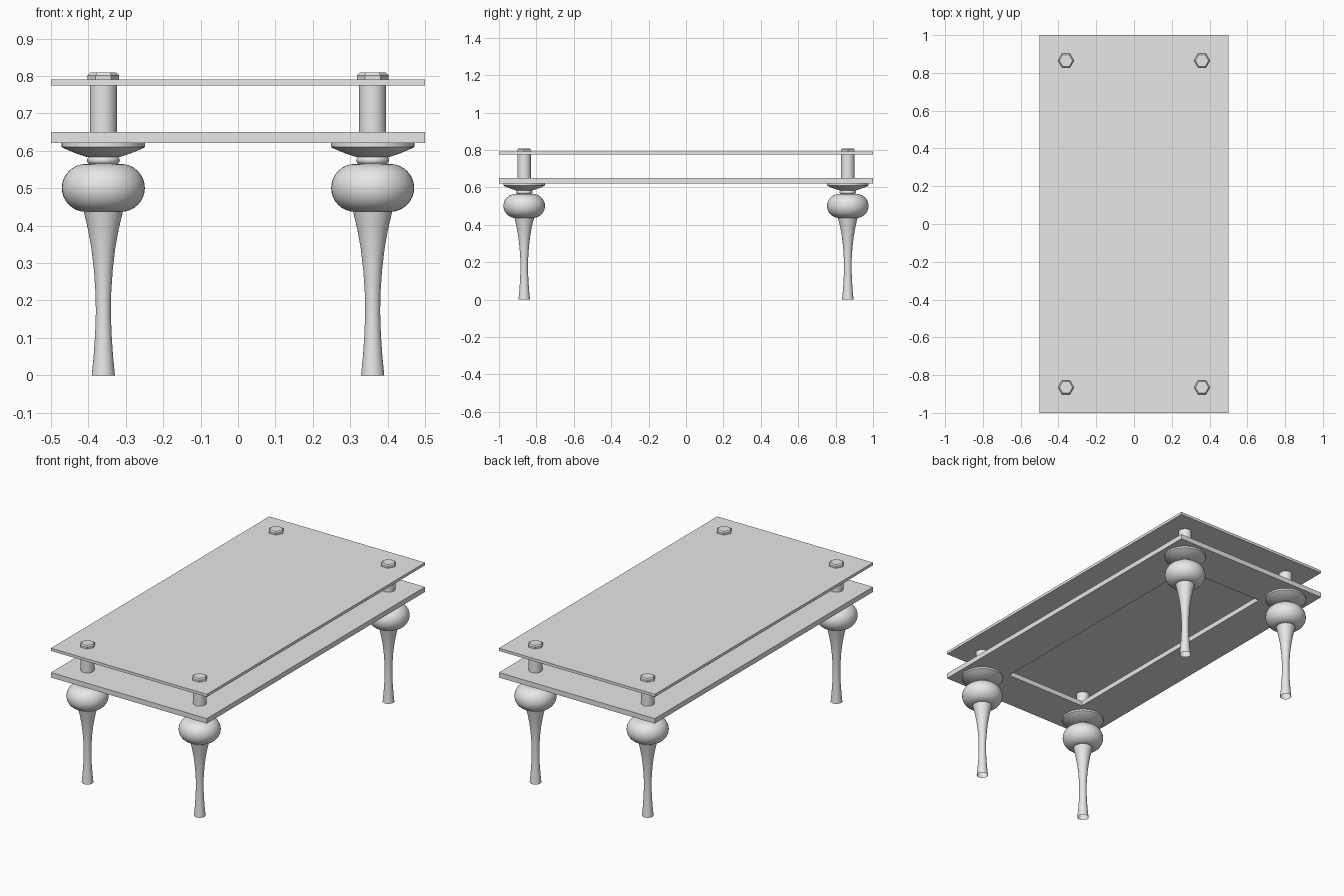
import bpy, bmesh
from math import sin, cos, pi, radians

if "Cube" in bpy.data.objects:
    bpy.data.objects.remove(bpy.data.objects["Cube"], do_unlink=True)

GREY = (0.8, 0.8, 0.8, 1)
grey = bpy.data.materials.new("plain grey")
grey.use_nodes = True
grey.diffuse_color = GREY
next(n for n in grey.node_tree.nodes
     if n.type == "BSDF_PRINCIPLED").inputs["Base Color"].default_value = GREY

LEG_X, LEG_Y = 0.36, 0.865


def to_mesh(bm, name):
    bmesh.ops.recalc_face_normals(bm, faces=bm.faces[:])
    mesh = bpy.data.meshes.new(name)
    bm.to_mesh(mesh)
    bm.free()
    mesh.materials.append(grey)
    return mesh


def place(mesh, name, x=0, y=0):
    ob = bpy.data.objects.new(name, mesh)
    ob.location = (x, y, 0)
    bpy.context.collection.objects.link(ob)


def lathe(name, profile, sides=40, smooth=True, cap_bottom=True):
    """Turn a list of (radius, height) points around the z axis."""
    bm = bmesh.new()
    rings = [[bm.verts.new((r * cos(2 * pi * i / sides), r * sin(2 * pi * i / sides), z))
              for i in range(sides)] for r, z in profile]
    for a, b in zip(rings, rings[1:]):
        for i in range(sides):
            j = (i + 1) % sides
            bm.faces.new((a[i], a[j], b[j], b[i]))
    bm.faces.new(rings[-1])
    if cap_bottom:
        bm.faces.new(rings[0])
    for f in bm.faces:
        f.smooth = smooth
    mesh = to_mesh(bm, name)
    if smooth:
        mesh.set_sharp_from_angle(angle=radians(35))
    return mesh


def ring_profile(core, bulge, middle, steps=16):
    """Half-round profile with flat ends, for turned beads."""
    return [(core + bulge * cos(t), middle + bulge * sin(t))
            for t in (-pi / 2 + pi * k / steps for k in range(steps + 1))]


def rectangle(bm, half_x, half_y, z):
    return [bm.verts.new((sx * half_x, sy * half_y, z))
            for sx, sy in ((-1, -1), (1, -1), (1, 1), (-1, 1))]


def bridge(bm, a, b):
    for i in range(4):
        j = (i + 1) % 4
        bm.faces.new((a[i], a[j], b[j], b[i]))


# Solid upper board
bm = bmesh.new()
low, high = rectangle(bm, 0.5, 1, 0.775), rectangle(bm, 0.5, 1, 0.791)
bridge(bm, low, high)
bm.faces.new(low)
bm.faces.new(high)
place(to_mesh(bm, "upper_board"), "upper_board")

# Lower board with a rectangular opening
bm = bmesh.new()
loops = [rectangle(bm, hx, hy, z) for hx, hy, z in
         ((0.5, 1, 0.621), (0.5, 1, 0.65), (0.26, 0.755, 0.65), (0.26, 0.755, 0.621))]
for k in range(4):
    bridge(bm, loops[k], loops[(k + 1) % 4])
place(to_mesh(bm, "lower_board"), "lower_board")

# Turned leg parts, shared by all four corners
shaft = [(0.031, 0), (0.026, 0.05), (0.022, 0.11), (0.02, 0.17), (0.021, 0.22),
         (0.025, 0.28), (0.032, 0.34), (0.041, 0.39), (0.054, 0.445)]
collar = [(0.042, 0.583), (0.075, 0.594), (0.108, 0.608), (0.112, 0.611), (0.112, 0.622)]
parts = {
    "leg_shaft": lathe("leg_shaft", shaft, cap_bottom=False),
    "leg_bulb": lathe("leg_bulb", ring_profile(0.047, 0.064, 0.501)),
    "leg_bead": lathe("leg_bead", ring_profile(0.033, 0.011, 0.575, 8)),
    "leg_collar": lathe("leg_collar", collar),
    "spacer_post": lathe("spacer_post", [(0.036, 0.64), (0.036, 0.78)]),
    "hex_bolt": lathe("hex_bolt", [(0.042, 0.785), (0.042, 0.802), (0.035, 0.809)],
                      sides=6, smooth=False),
}
for end, sy in (("front", -1), ("back", 1)):
    for side, sx in (("left", 1), ("right", -1)):
        for name, mesh in parts.items():
            place(mesh, f"{end}_{side}_{name}", sx * LEG_X, sy * LEG_Y)
